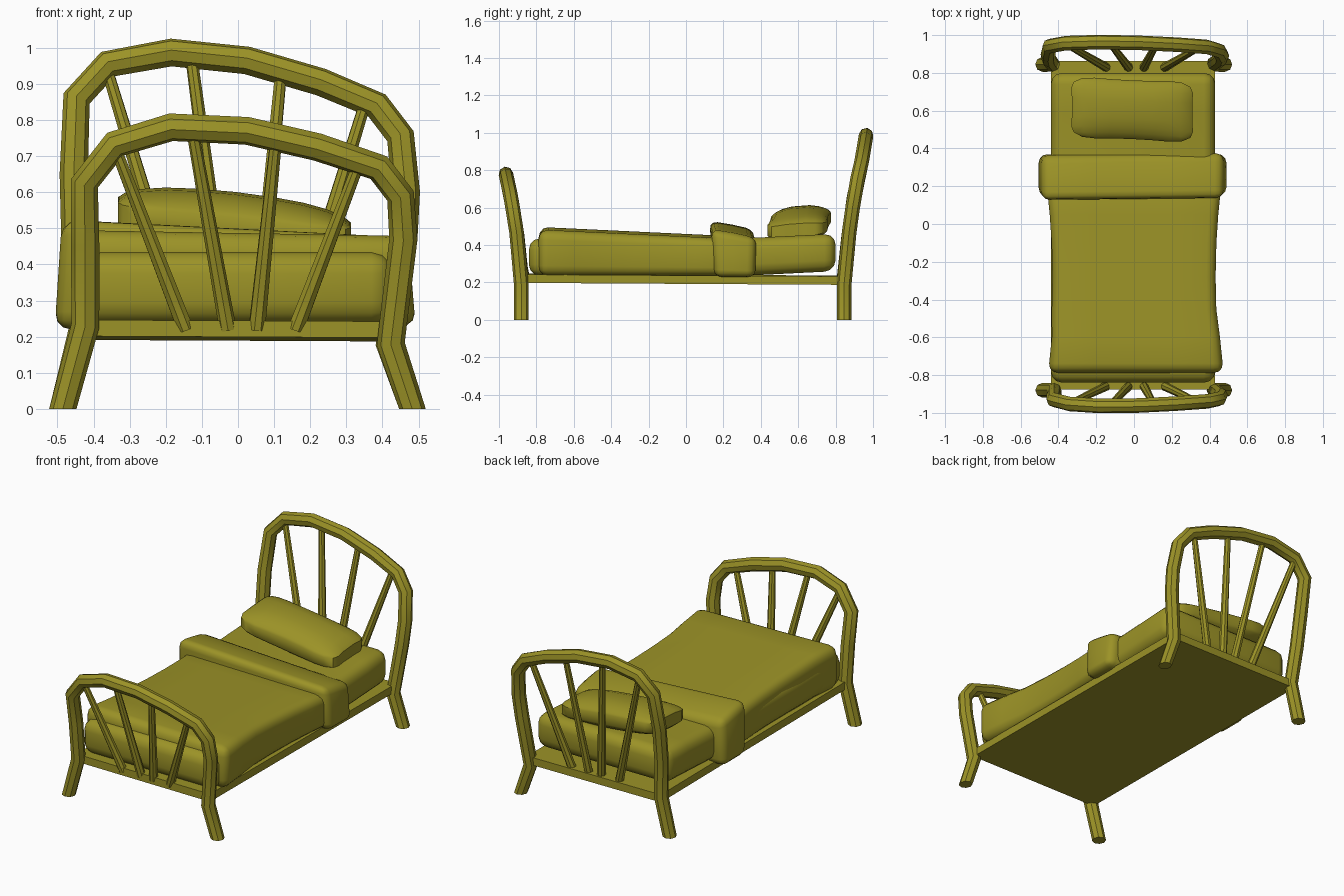
import bpy, bmesh
from mathutils import Vector

if "Cube" in bpy.data.objects:
    bpy.data.objects.remove(bpy.data.objects["Cube"])

olive = bpy.data.materials.new("olive")
olive.diffuse_color = (0.33, 0.29, 0.02, 1)
olive.use_nodes = True
olive.node_tree.nodes["Principled BSDF"].inputs["Base Color"].default_value = olive.diffuse_color


def finish(ob, angle=0.7):
    ob.data.materials.clear()
    ob.data.materials.append(olive)
    bpy.ops.object.select_all(action='DESELECT')
    ob.select_set(True)
    bpy.context.view_layer.objects.active = ob
    bpy.ops.object.shade_smooth_by_angle(angle=angle)


def new_mesh(name, bm):
    me = bpy.data.meshes.new(name)
    bmesh.ops.recalc_face_normals(bm, faces=bm.faces[:])
    bm.to_mesh(me)
    bm.free()
    ob = bpy.data.objects.new(name, me)
    bpy.context.collection.objects.link(ob)
    finish(ob)
    return ob


def block(name, lo, hi, bevel=0, segs=3, xs=(), ys=(), deform=None):
    """Rounded box, sliced at xs and ys, then bent by deform."""
    lo, hi = Vector(lo), Vector(hi)
    bm = bmesh.new()
    bmesh.ops.create_cube(bm, size=1)
    for v in bm.verts:
        v.co = [(a + b) / 2 + c * (b - a) for a, b, c in zip(lo, hi, v.co)]
    if bevel:
        bmesh.ops.bevel(bm, geom=bm.edges[:], offset=bevel, segments=segs,
                        profile=0.5, affect='EDGES')
    cuts = [((x, 0, 0), (1, 0, 0)) for x in xs] + [((0, y, 0), (0, 1, 0)) for y in ys]
    for co, no in cuts:
        bmesh.ops.bisect_plane(bm, geom=bm.verts[:] + bm.edges[:] + bm.faces[:],
                               plane_co=co, plane_no=no)
    if deform:
        for v in bm.verts:
            v.co = deform(*v.co)
    return new_mesh(name, bm)


def tube(name, pts, radii, sides_res=2, flat_feet=False):
    cu = bpy.data.curves.new(name, 'CURVE')
    cu.dimensions = '3D'
    cu.bevel_depth = 1.0
    cu.bevel_resolution = sides_res
    cu.use_fill_caps = True
    sp = cu.splines.new('POLY')
    sp.points.add(len(pts) - 1)
    for p, co, r in zip(sp.points, pts, radii):
        p.co = (*co, 1)
        p.radius = r
    tmp = bpy.data.objects.new(name + "_path", cu)
    bpy.context.collection.objects.link(tmp)
    bpy.context.view_layer.update()
    me = bpy.data.meshes.new_from_object(tmp.evaluated_get(bpy.context.evaluated_depsgraph_get()))
    bpy.data.objects.remove(tmp)
    bm = bmesh.new()
    bm.from_mesh(me)
    bmesh.ops.remove_doubles(bm, verts=bm.verts[:], dist=0.0005)
    if flat_feet:
        for v in bm.verts:
            if v.co.z < 0.03:
                v.co.z = 0
    return new_mesh(name, bm)


def lean(table, z):
    """Interpolate y of a bent frame at height z."""
    for (z0, y0), (z1, y1) in zip(table, table[1:]):
        if z <= z1:
            return y0 + (y1 - y0) * (z - z0) / (z1 - z0)
    return table[-1][1]


# Bent-wood frames with fanned spindles
head_path = [(-.485, 0), (-.43, .22), (-.45, .45), (-.455, .65), (-.447, .86), (-.36, .955),
             (-.185, .987), (.025, .965), (.23, .905), (.385, .84), (.45, .755),
             (.465, .6), (.458, .47), (.42, .18), (.483, 0)]
foot_path = [(-.485, 0), (-.423, .23), (-.423, .45), (-.425, .625), (-.34, .733), (-.185, .78),
             (.025, .77), (.22, .725), (.39, .668), (.45, .59), (.458, .47), (.423, .18), (.483, 0)]
head_lean = [(0, .845), (.25, .845), (.45, .87), (.7, .905), (.85, .94), (1.0, .965)]
foot_lean = [(0, -.88), (.25, -.88), (.45, -.903), (.65, -.935), (.78, -.963)]
head_tops = [(-.36, .93), (-.128, .965), (.118, .92), (.35, .84)]
foot_tops = [(-.335, .71), (-.125, .765), (.105, .74), (.335, .68)]

for label, path, table, tops, base_y in (
        ("headboard", head_path, head_lean, head_tops, .828),
        ("footboard", foot_path, foot_lean, foot_tops, -.858)):
    tube(label + "_frame", [(x, lean(table, z), z) for x, z in path],
         [.039] * len(path), flat_feet=True)
    for i, (bx, (tx, tz)) in enumerate(zip((-.145, -.028, .052, .16), tops)):
        tube(f"{label}_spindle_{i + 1}",
             [(bx, base_y, .22), (tx, lean(table, tz), tz)], (.024, .017))

# Base board, dipping slightly toward the head
block("base_board", (-.44, -.875, .2), (.43, .862, .245),
      deform=lambda x, y, z: (x, y, z - .006 - .006 * y - .005 * x))

# Mattress
block("mattress", (-.44, -.84, .235), (.43, .8, .435), .06, 3, (0,), (-.4, 0, .4, .6),
      lambda x, y, z: (x, y, z + max(0, y - .3) * .05))

# Blanket, narrower at the waist and higher at the foot


def drape(x, y, z):
    u = (y + .28) / .5
    wide = 1 + .075 * u * u
    top = max(0, (z - .24) / .22)
    return (x * wide + (.01 if u < -.5 else 0), y, z + top * (.003 - .052 * (y + .3) * .9 - .018 * x))


block("blanket", (-.432, -.788, .235), (.432, .22, .463), .05, 3, (-.2, 0, .2),
      (-.6, -.45, -.28, -.1, .05), drape)

# Folded-over blanket edge


def fold(x, y, z):
    top = (z - .22) / .28
    return (x * (1.02 - .04 * top) - .008,
            y - .02 * top * (y < .25) + .012 * x * top,
            z + top * (-.022 * x / .45 - .22 * (y - .17)) + .008 * (1 - top) * (x > 0))


block("blanket_fold", (-.49, .15, .22), (.49, .37, .505), .045, 3, (-.2, 0, .2), (.25,), fold)

# Pillow, thick in the middle with one end raised
block("pillow", (-1, -1, -1), (1, 1, 1), .4, 3, (-.35, 0, .35), (-.3, .3),
      lambda x, y, z: (-.01 + x * (.318 + .012 * y * y),
                       .605 - .015 * x + y * (.155 + .015 * x * x),
                       .513 - .035 * x + .012 * y
                       + z * .088 * (1 - .3 * x * x) * (1 - .45 * y * y)))
